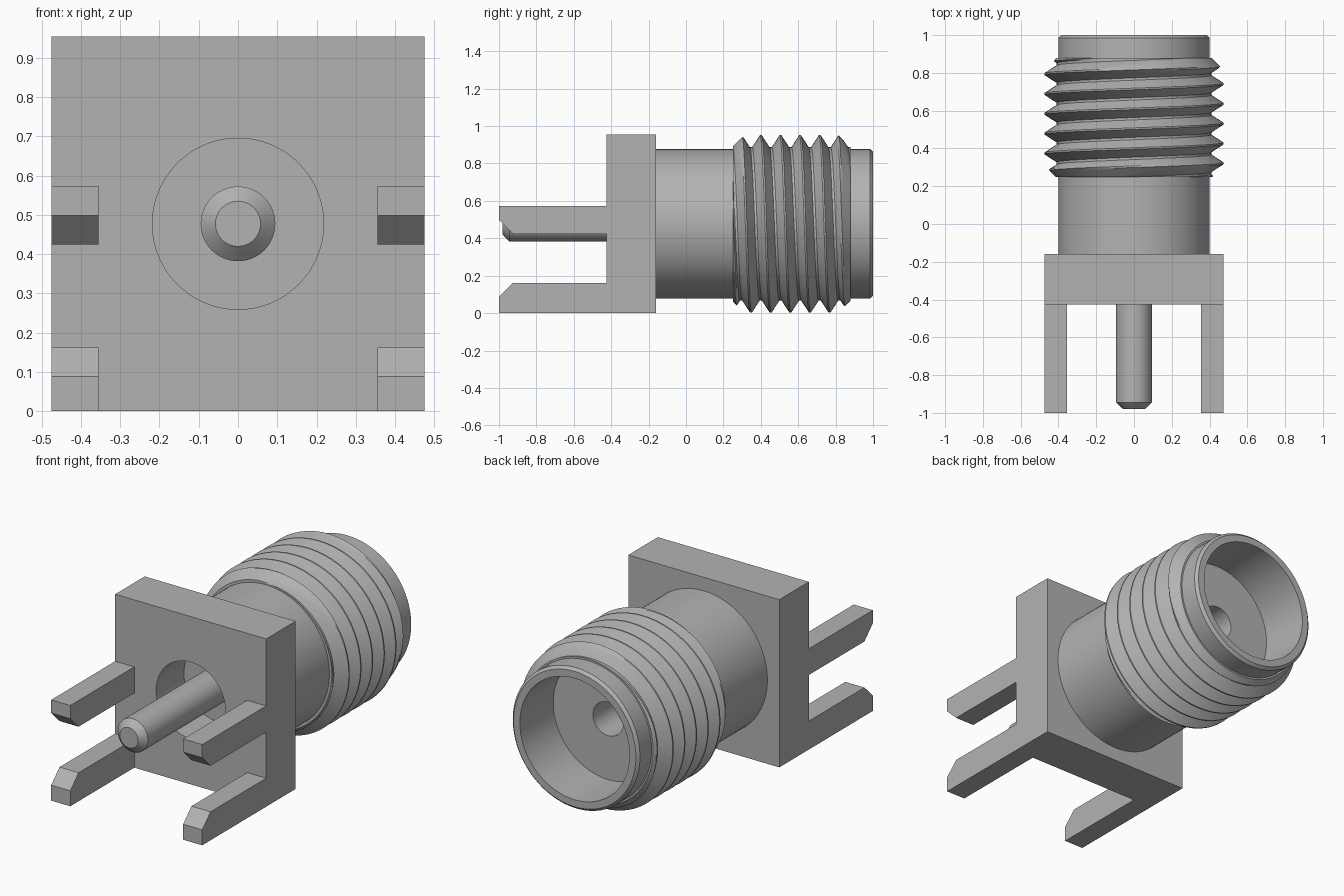
import bpy, bmesh
from math import sin, cos, pi, radians, floor, ceil

cube = bpy.data.objects.get("Cube")
if cube:
    bpy.data.objects.remove(cube, do_unlink=True)

AXIS_Z = 0.477     # height of the barrel axis
HALF = 0.475       # half width of the plate
FRONT, BACK = -0.425, -0.16
SEGMENTS = 96

metal = bpy.data.materials.new("grey metal")
metal.use_nodes = True
GREY = (0.45, 0.45, 0.45, 1)
metal.diffuse_color = GREY
metal.node_tree.nodes["Principled BSDF"].inputs["Base Color"].default_value = GREY


def finish(name, bm, smooth=True):
    bmesh.ops.remove_doubles(bm, verts=bm.verts, dist=1e-5)
    bmesh.ops.recalc_face_normals(bm, faces=bm.faces)
    mesh = bpy.data.meshes.new(name)
    bm.to_mesh(mesh)
    bm.free()
    mesh.materials.append(metal)
    if smooth:
        mesh.shade_smooth()
        mesh.set_sharp_from_angle(angle=radians(25))
    obj = bpy.data.objects.new(name, mesh)
    bpy.context.collection.objects.link(obj)
    return obj


def ring_point(r, y, a):
    # angle runs from the top towards +x
    return (r * sin(a), y, AXIS_Z + r * cos(a))


def skin(bm, columns):
    # quads between neighbouring columns of points
    cols = [[bm.verts.new(p) for p in col] for col in columns]
    for c, d in zip(cols, cols[1:]):
        for j in range(len(c) - 1):
            bm.faces.new((c[j], c[j + 1], d[j + 1], d[j]))


def lathe(name, profile):
    bm = bmesh.new()
    skin(bm, [[ring_point(r, y, 2 * pi * i / SEGMENTS) for r, y in profile]
              for i in range(SEGMENTS + 1)])
    bmesh.ops.dissolve_degenerate(bm, dist=1e-6, edges=bm.edges)
    return finish(name, bm)


# Square plate with a round opening for the barrel
bm = bmesh.new()
square = [bm.verts.new((x, FRONT, z)) for x, z in
          ((-HALF, 0), (HALF, 0), (HALF, 2 * AXIS_Z), (-HALF, 2 * AXIS_Z))]
circle = [bm.verts.new(ring_point(0.32, FRONT, 2 * pi * i / SEGMENTS))
          for i in range(SEGMENTS)]
edges = [bm.edges.new((loop[i - 1], loop[i]))
         for loop in (square, circle) for i in range(len(loop))]
bmesh.ops.triangle_fill(bm, use_beauty=True, use_dissolve=False, edges=edges)
inside = [f for f in bm.faces if all(v in circle for v in f.verts)]
bmesh.ops.delete(bm, geom=inside, context='FACES')
new = bmesh.ops.extrude_face_region(bm, geom=bm.faces[:])["geom"]
bmesh.ops.translate(bm, vec=(0, BACK - FRONT, 0),
                    verts=[g for g in new if isinstance(g, bmesh.types.BMVert)])
finish("plate", bm, smooth=False)

# Barrel with front recess, rear socket and contact hole
lathe("barrel", [
    (0, -0.175), (0.218, -0.175), (0.218, FRONT), (0.32, FRONT), (0.32, BACK),
    (0.4, BACK), (0.4, 0.985), (0.385, 1), (0.345, 1), (0.345, 0.7),
    (0.095, 0.7), (0.095, 0.35), (0, 0.35)])

# Centre pin with a chamfered tip
lathe("centre_pin", [(0, -0.98), (0.0575, -0.98), (0.095, -0.945),
                     (0.095, -0.17), (0, -0.17)])

# Helical thread, chamfered at both ends
START, END, PITCH = 0.25, 0.88, 0.105
ROOT, CREST = 0.41, 0.475


def thread_radius(y, turn):
    phase = (y - 0.295) / PITCH - turn
    away = abs(phase - round(phase))                # 0 at crest, 0.5 at root
    slope = min(max((away - 0.04) / 0.4, 0), 1)
    r = CREST + (ROOT - CREST) * slope
    return min(r, 0.415 + y - START, ROOT + END - y)


STEPS = (-0.44, -0.36, -0.28, -0.2, -0.12, -0.04, 0.04, 0.12, 0.2, 0.28, 0.36, 0.44)
columns = []
for i in range(SEGMENTS + 1):
    turn = i / SEGMENTS
    a = 2 * pi * turn
    col = [ring_point(0.39, START, a)]
    for k in range(-3, 9):
        for s in STEPS:
            y = min(max(0.295 + PITCH * (k + s + turn), START), END)
            col.append(ring_point(thread_radius(y, turn), y, a))
    col.append(ring_point(0.39, END, a))
    columns.append(col)
bm = bmesh.new()
skin(bm, columns)
bmesh.ops.dissolve_degenerate(bm, dist=1e-6, edges=bm.edges)
finish("thread", bm)


# Four legs with chamfered ends
def leg(name, side, outline):
    bm = bmesh.new()
    face = bm.faces.new([bm.verts.new((side * 0.355, y, z)) for y, z in outline])
    new = bmesh.ops.extrude_face_region(bm, geom=[face])["geom"]
    bmesh.ops.translate(bm, vec=(side * (HALF - 0.355), 0, 0),
                        verts=[g for g in new if isinstance(g, bmesh.types.BMVert)])
    finish(name, bm, smooth=False)


for side, label in ((1, "left"), (-1, "right")):
    leg("lower_leg_" + label, side,
        [(FRONT, 0), (-1, 0), (-1, 0.088), (-0.925, 0.162), (FRONT, 0.162)])
    leg("upper_leg_" + label, side,
        [(FRONT, 0.573), (-1, 0.573), (-1, 0.498), (-0.925, 0.424), (FRONT, 0.424)])
